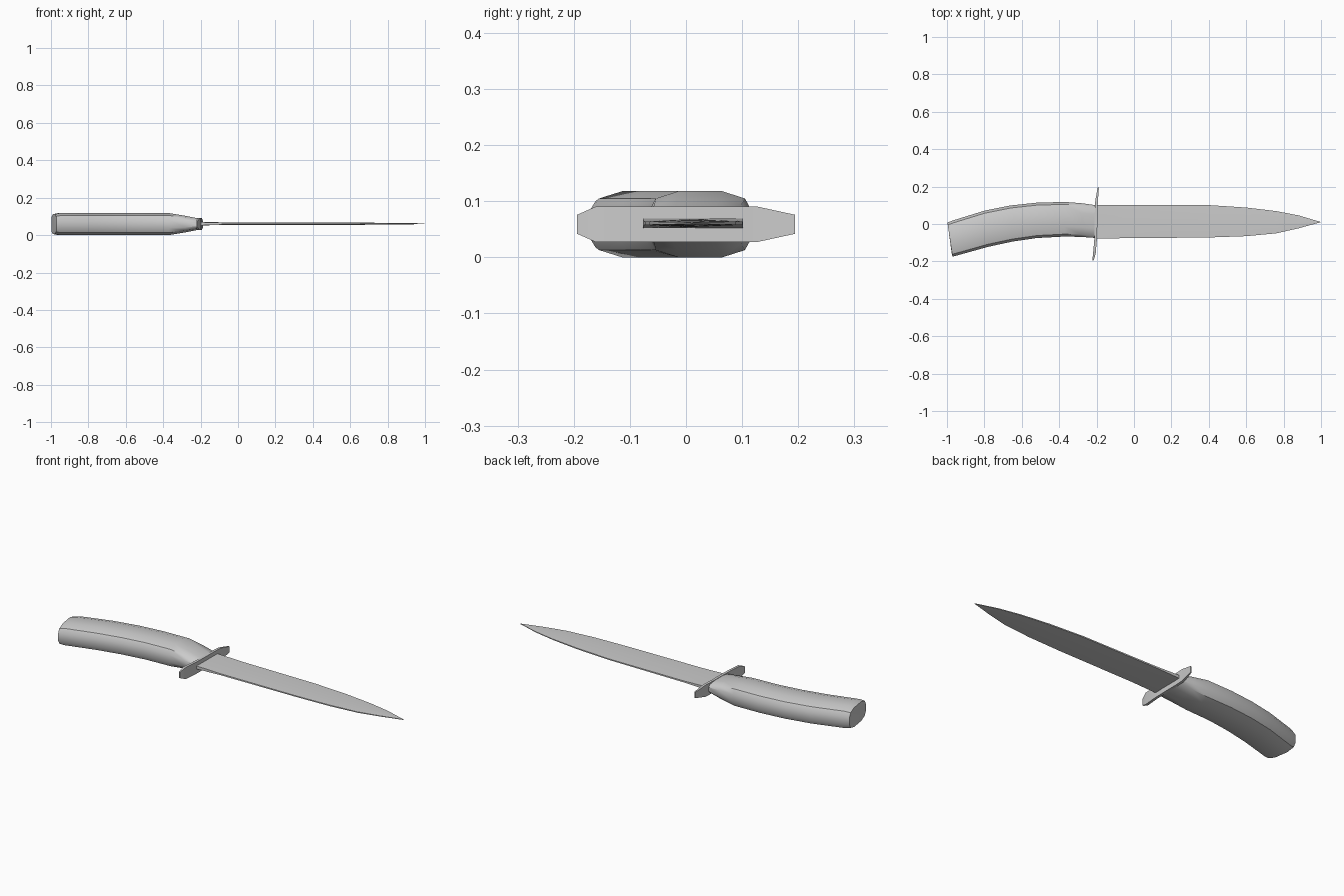
import bpy, bmesh, math
from mathutils import Vector

if "Cube" in bpy.data.objects:
    bpy.data.objects.remove(bpy.data.objects["Cube"])

ZC = 0.059  # mid-height of the whole knife


def finish(name, bm, smooth=None):
    bmesh.ops.recalc_face_normals(bm, faces=bm.faces)
    me = bpy.data.meshes.new(name)
    bm.to_mesh(me)
    bm.free()
    ob = bpy.data.objects.new(name, me)
    bpy.context.collection.objects.link(ob)
    if smooth:
        bpy.ops.object.select_all(action='DESELECT')
        ob.select_set(True)
        bpy.context.view_layer.objects.active = ob
        bpy.ops.object.shade_smooth_by_angle(angle=math.radians(smooth))
    return ob


def loft(name, rings, smooth=None):
    bm = bmesh.new()
    loops = [[bm.verts.new(p) for p in r] for r in rings]
    n = len(loops[0])
    for a, b in zip(loops, loops[1:]):
        for i in range(n):
            j = (i + 1) % n
            bm.faces.new((a[i], a[j], b[j], b[i]))
    bm.faces.new(loops[0])
    bm.faces.new(loops[-1])
    return finish(name, bm, smooth)


# handle: rounded section swept along the curved grip
quarter = [(1, 0.38), (0.86, 0.78), (0.42, 1)]
section = (quarter + [(-u, v) for u, v in reversed(quarter)]
           + [(-u, -v) for u, v in quarter] + [(u, -v) for u, v in reversed(quarter)])
# upper edge x, y, lower edge x, y, half height
grip = [(-0.995, -0.005, -0.975, -0.155, 0.046),
        (-0.998, 0.008, -0.97, -0.174, 0.053),
        (-0.965, 0.020, -0.945, -0.168, 0.059),
        (-0.80, 0.071, -0.78, -0.122, 0.059),
        (-0.66, 0.099, -0.65, -0.094, 0.059),
        (-0.52, 0.114, -0.52, -0.075, 0.059),
        (-0.37, 0.118, -0.37, -0.067, 0.059),
        (-0.28, 0.111, -0.28, -0.069, 0.044),
        (-0.20, 0.100, -0.20, -0.075, 0.028)]
rings = []
for xt, yt, xb, yb, h in grip:
    top, bot = Vector((xt, yt, ZC)), Vector((xb, yb, ZC))
    mid, half = (top + bot) / 2, (top - bot) / 2
    rings.append([mid + half * u + Vector((0, 0, h * v)) for u, v in section])
loft("handle", rings, 40)

# guard: thin S-bent cross plate: y, centre x, half height
plate = [(-0.194, -0.219, 0.017), (-0.160, -0.212, 0.032), (-0.08, -0.205, 0.032),
         (0.0, -0.203, 0.032), (0.06, -0.203, 0.032), (0.125, -0.200, 0.032),
         (0.194, -0.191, 0.017)]
t = 0.007
rings = []
for i, (y, x, h) in enumerate(plate):
    w = t * (0.5 if i in (0, len(plate) - 1) else 1)
    rings.append([(x + sx * w, y, ZC + sz * h)
                  for sx, sz in ((-1, -1), (1, -1), (1, 1), (-1, 1))])
loft("guard", rings, 30)

# blade: flattened hexagonal section with a centre ridge, tapering to the tip
# x, upper y, ridge y, lower y, edge half thickness, ridge half thickness
stations = [(-0.20, 0.102, 0.010, -0.077, 0.0085, 0.0085),
            (-0.05, 0.102, 0.008, -0.076, 0.004, 0.0075),
            (0.40, 0.101, 0.006, -0.072, 0.003, 0.007),
            (0.60, 0.088, 0.006, -0.065, 0.003, 0.006),
            (0.76, 0.069, 0.007, -0.050, 0.0025, 0.005),
            (0.88, 0.046, 0.009, -0.023, 0.002, 0.004),
            (0.96, 0.022, 0.010, -0.001, 0.0015, 0.0025),
            (0.998, 0.011, 0.010, 0.009, 0.001, 0.001)]
rings = []
for x, yu, yr, yl, e, r in stations:
    z = ZC + 0.002
    rings.append([(x, yu, z + e), (x, yr, z + r), (x, yl, z + e),
                  (x, yl, z - e), (x, yr, z - r), (x, yu, z - e)])
loft("blade", rings, 30)
